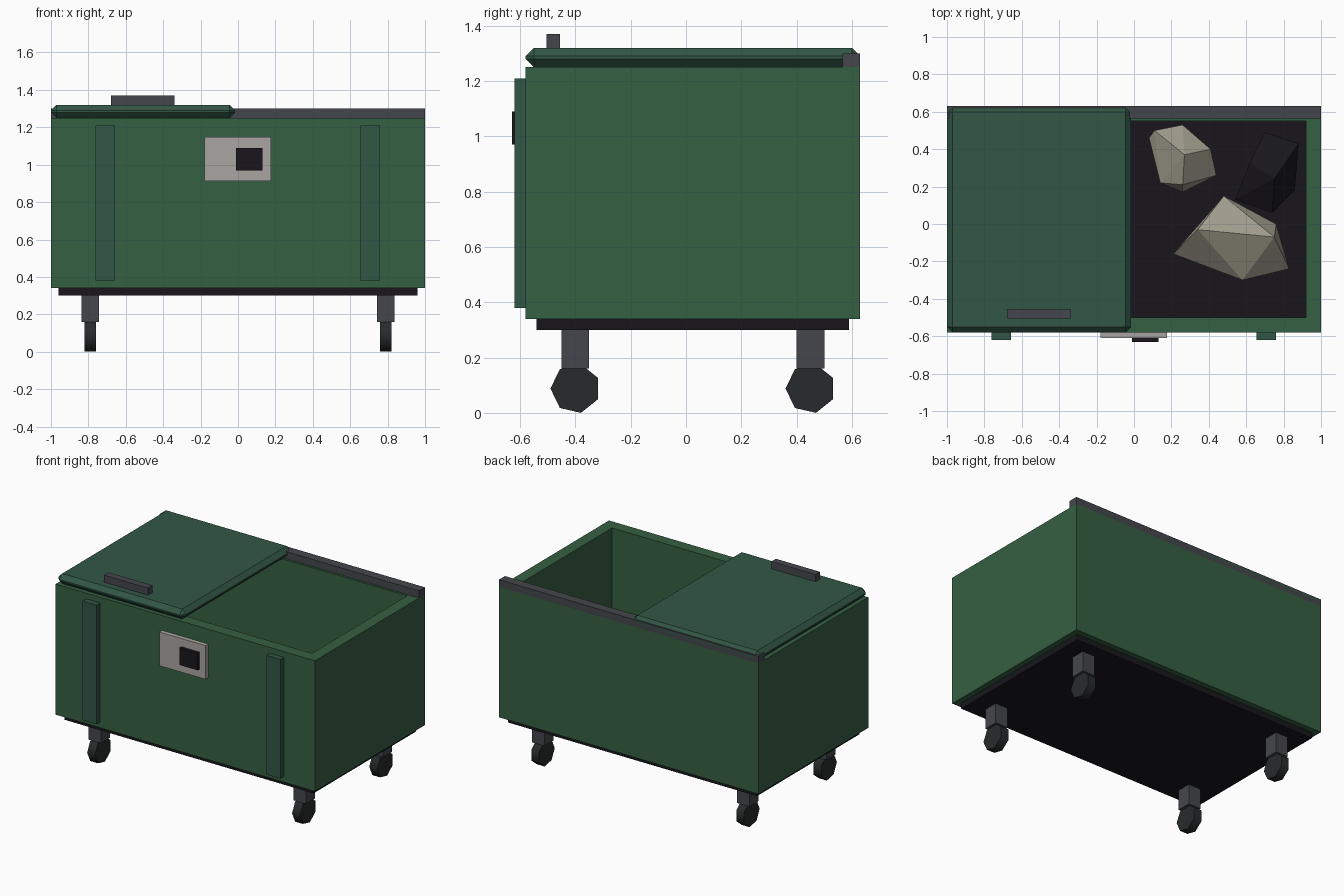
import bpy, bmesh
from math import radians
from mathutils import Matrix, Vector

if "Cube" in bpy.data.objects:
    bpy.data.objects.remove(bpy.data.objects["Cube"])


def material(name, rgb):
    m = bpy.data.materials.new(name)
    m.diffuse_color = (*rgb, 1)
    m.use_nodes = True
    m.node_tree.nodes["Principled BSDF"].inputs["Base Color"].default_value = m.diffuse_color
    return m


GREEN = material("green_paint", (0.036, 0.115, 0.055))
LID = material("lid_green", (0.031, 0.095, 0.06))
STEEL = material("dark_steel", (0.058, 0.062, 0.072))
BLACK = material("black", (0.009, 0.008, 0.011))
RUBBER = material("rubber", (0.02, 0.024, 0.024))
PLATE = material("pale_metal", (0.4, 0.375, 0.36))
TAN = material("tan_junk", (0.36, 0.34, 0.27))


def finish(name, bm, mat):
    bmesh.ops.recalc_face_normals(bm, faces=bm.faces)
    mesh = bpy.data.meshes.new(name)
    bm.to_mesh(mesh)
    bm.free()
    mesh.materials.append(mat)
    ob = bpy.data.objects.new(name, mesh)
    bpy.context.collection.objects.link(ob)
    return ob


def box(name, x, y, z, mat, bevel=0):
    """Box from (min, max) pairs, with an optional chamfer."""
    lo, hi = Vector((x[0], y[0], z[0])), Vector((x[1], y[1], z[1]))
    bm = bmesh.new()
    bmesh.ops.create_cube(bm, size=1, matrix=Matrix.Translation((lo + hi) / 2)
                          @ Matrix.Diagonal((*(hi - lo), 1)))
    if bevel:
        bmesh.ops.bevel(bm, geom=bm.edges[:], offset=bevel, segments=1, affect='EDGES')
    return finish(name, bm, mat)


def wheel(name, x, y):
    """Seven-sided wheel with its axle along x."""
    bm = bmesh.new()
    ring = Matrix.Rotation(radians(90), 4, 'Y')
    bmesh.ops.create_cone(bm, cap_ends=True, segments=7, radius1=0.09, radius2=0.09,
                          depth=0.06, matrix=ring)
    # turn it so that one corner points to the front
    first = max(bm.verts, key=lambda v: -v.co.y)
    turn = Vector((first.co.y, first.co.z)).angle_signed(Vector((-1, 0)))
    bmesh.ops.rotate(bm, verts=bm.verts, matrix=Matrix.Rotation(-turn, 3, 'X'))
    bmesh.ops.translate(bm, verts=bm.verts, vec=(x, y, 0.088))
    # smooth tread with sharp rims
    for f in bm.faces:
        f.smooth = True
    for e in bm.edges:
        e.smooth = e.calc_face_angle(0) < radians(60)
    return finish(name, bm, RUBBER)


def lump(name, points, mat):
    """Faceted lump: convex hull of a few points."""
    bm = bmesh.new()
    for p in points:
        bm.verts.new(p)
    bmesh.ops.convex_hull(bm, input=bm.verts[:])
    loose = [v for v in bm.verts if not v.link_faces]
    bmesh.ops.delete(bm, geom=loose, context='VERTS')
    return finish(name, bm, mat)


# Open container walls: four rings of corners joined into one closed shell
bm = bmesh.new()
rings = []
for inset, z in ((0, 0.34), (0, 1.25), (0.08, 1.25), (0.08, 0.34)):
    x, y0, y1 = 1 - inset, -0.58 + inset, 0.63 - inset
    rings.append([bm.verts.new((*p, z)) for p in ((-x, y0), (x, y0), (x, y1), (-x, y1))])
for k in range(4):
    a, b = rings[k], rings[(k + 1) % 4]
    for i in range(4):
        j = (i + 1) % 4
        bm.faces.new((a[i], a[j], b[j], b[i]))
finish("container_walls", bm, GREEN)

# Base, lid, rear rail and handle
box("base_slab", (-0.96, 0.96), (-0.54, 0.59), (0.30, 0.342), BLACK)
box("lid", (-1, -0.015), (-0.58, 0.63), (1.25, 1.32), LID, bevel=0.03)
box("rear_rail", (-1, 1), (0.565, 0.63), (1.25, 1.30), STEEL)
box("lid_handle", (-0.68, -0.34), (-0.505, -0.455), (1.315, 1.37), STEEL)

# Front ribs and latch
for side, x in (("left", -0.71), ("right", 0.707)):
    box(f"front_rib_{side}", (x - 0.053, x + 0.053), (-0.62, -0.58), (0.38, 1.21), LID)
box("latch_plate", (-0.18, 0.177), (-0.61, -0.58), (0.912, 1.147), PLATE)
box("latch_block", (-0.01, 0.13), (-0.63, -0.605), (0.97, 1.09), BLACK)

# Casters
for side, x in (("left", -0.79), ("right", 0.79)):
    for end, y in (("front", -0.40), ("rear", 0.45)):
        box(f"caster_fork_{end}_{side}", (x - 0.048, x + 0.048), (y - 0.05, y + 0.05),
            (0.16, 0.30), STEEL)
        wheel(f"caster_wheel_{end}_{side}", x, y)

# Junk lumps lying on the floor
lump("junk_small", [(0.08, 0.46, 0.50), (0.11, 0.50, 0.55), (0.26, 0.53, 0.50),
                    (0.41, 0.40, 0.56), (0.44, 0.26, 0.48), (0.26, 0.17, 0.47),
                    (0.14, 0.22, 0.52), (0.27, 0.37, 0.66), (0.26, 0.21, 0.60),
                    (0.20, 0.40, 0.35), (0.33, 0.30, 0.35)], TAN)
lump("junk_large", [(0.48, 0.15, 0.54), (0.76, 0.0, 0.50), (0.83, -0.24, 0.47),
                    (0.58, -0.30, 0.52), (0.21, -0.16, 0.48), (0.34, -0.03, 0.66),
                    (0.75, -0.07, 0.64), (0.40, -0.05, 0.35), (0.66, -0.16, 0.35)], TAN)
lump("junk_dark", [(0.70, 0.49, 0.50), (0.88, 0.43, 0.52), (0.86, 0.18, 0.48),
                   (0.74, 0.06, 0.52), (0.54, 0.13, 0.47), (0.62, 0.33, 0.55),
                   (0.75, 0.24, 0.64), (0.65, 0.22, 0.35), (0.78, 0.35, 0.35)], BLACK)
